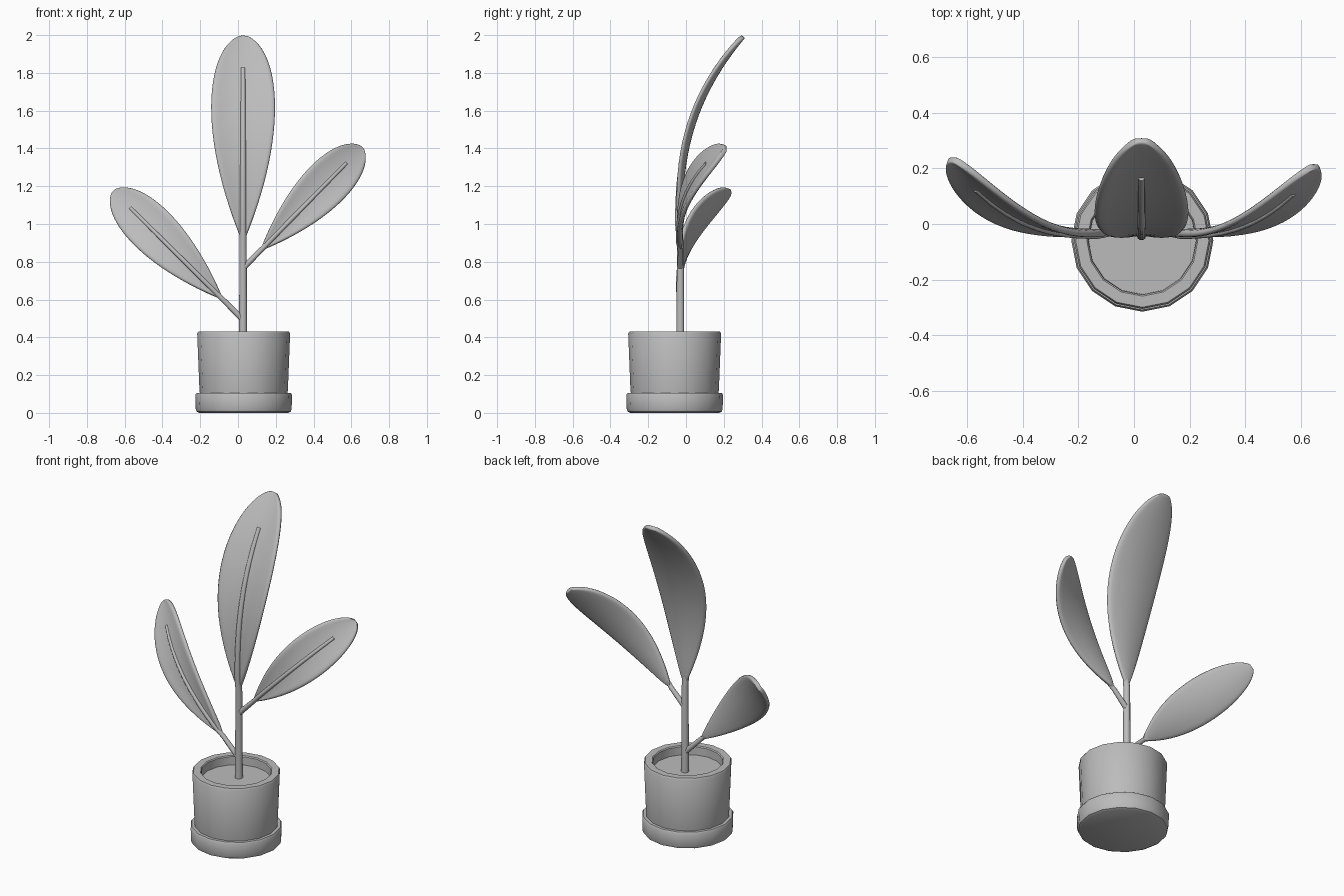
import bpy
import bmesh
from math import sin, cos, pi
from mathutils import Vector

cube = bpy.data.objects.get("Cube")
if cube:
    bpy.data.objects.remove(cube, do_unlink=True)

grey = bpy.data.materials.new("plain grey")
grey.use_nodes = True
grey.diffuse_color = (0.5, 0.5, 0.5, 1)
grey.node_tree.nodes["Principled BSDF"].inputs["Base Color"].default_value = (0.5, 0.5, 0.5, 1)

POT_X, POT_Y = 0.03, -0.06
STEM_Y = -0.03


def finish(name, bm, angle):
    bmesh.ops.recalc_face_normals(bm, faces=bm.faces[:])
    mesh = bpy.data.meshes.new(name)
    bm.to_mesh(mesh)
    bm.free()
    mesh.materials.append(grey)
    obj = bpy.data.objects.new(name, mesh)
    bpy.context.collection.objects.link(obj)
    bpy.ops.object.select_all(action='DESELECT')
    obj.select_set(True)
    bpy.context.view_layer.objects.active = obj
    bpy.ops.object.shade_smooth_by_angle(angle=angle)
    return obj


def lathe(name, profile, sides=16):
    """Spin a (radius, height) profile around the pot axis and cap both ends."""
    bm = bmesh.new()
    rings = []
    for r, z in profile:
        rings.append([bm.verts.new((POT_X + r * sin(2 * pi * i / sides),
                                    POT_Y - r * cos(2 * pi * i / sides), z))
                      for i in range(sides)])
    for a, b in zip(rings, rings[1:]):
        for i in range(sides):
            j = (i + 1) % sides
            bm.faces.new((a[i], a[j], b[j], b[i]))
    bm.faces.new(rings[0])
    bm.faces.new(rings[-1])
    return finish(name, bm, 0.6)


def leaf_point(base, tip, bend, t):
    """Centre line of a leaf: straight from the front, curling back to the tip."""
    p = base.lerp(tip, t)
    p.y = STEM_Y + bend * (max(0, t - 0.1) / 0.9) ** 2.5
    return p


def leaf(name, base, tip, bend, half_width, rows=14, cols=8):
    along = (tip - base).normalized()
    across = Vector((along.z, 0, -along.x))
    bm = bmesh.new()
    grid = []
    for i in range(rows + 1):
        t = 0.005 + 0.993 * sin(pi / 2 * i / rows)
        w = t ** 0.95 * (1 - t) ** 0.5 / 0.393
        centre = leaf_point(base, tip, bend, t)
        row = []
        for j in range(cols + 1):
            u = 2 * j / cols - 1
            p = centre + across * (u * w * half_width)
            p.y -= 0.028 * u * u * w * half_width / 0.17
            row.append(bm.verts.new(p))
        grid.append(row)
    for a, b in zip(grid, grid[1:]):
        for j in range(cols):
            bm.faces.new((a[j], a[j + 1], b[j + 1], b[j]))
    obj = finish(name, bm, pi)
    solid = obj.modifiers.new("thickness", 'SOLIDIFY')
    solid.thickness = 0.025
    solid.offset = 0
    soft = obj.modifiers.new("soft rim", 'SUBSURF')
    soft.levels = soft.render_levels = 1


def stem(name, start, base, tip, bend, thick, thin):
    """Tapered stalk that runs on as the raised midrib of its leaf."""
    pts = [(start, thick), (base, thick * 0.85)]
    for i in range(1, 10):
        t = 0.845 * i / 9
        p = leaf_point(base, tip, bend, t)
        p.y -= 0.012
        pts.append((p, thick * 0.8 + (thin - thick * 0.8) * i / 9))
    bm = bmesh.new()
    rings = []
    for k, (p, r) in enumerate(pts):
        d = (pts[min(k + 1, len(pts) - 1)][0] - pts[max(k - 1, 0)][0]).normalized()
        side = d.cross(Vector((0, 1, 0))).normalized()
        up = side.cross(d)
        rings.append([bm.verts.new(p + r * (side * cos(pi * n / 5) + up * sin(pi * n / 5)))
                      for n in range(10)])
    for a, b in zip(rings, rings[1:]):
        for n in range(10):
            m = (n + 1) % 10
            bm.faces.new((a[n], a[m], b[m], b[n]))
    bm.faces.new(rings[0])
    bm.faces.new(rings[-1])
    finish(name, bm, 0.9)


# Pot, saucer and soil
lathe("saucer", [(0.235, 0), (0.249, 0.007), (0.254, 0.022), (0.256, 0.095),
                 (0.25, 0.105), (0.22, 0.105)])
lathe("pot", [(0.225, 0.05), (0.234, 0.12), (0.246, 0.42), (0.24, 0.43),
              (0.2, 0.43), (0.195, 0.424), (0.193, 0.36)])
lathe("soil", [(0.194, 0.34), (0.194, 0.375)])

# Stalks and leaves: start, leaf base, leaf tip, bend, half width, stalk radii
plants = {
    "centre": ((0.027, 0.36), (0.027, 0.9), (0.027, 1.995), 0.335, 0.172, 0.022, 0.012),
    "left": ((0.03, 0.77), (0.12, 0.86), (0.655, 1.405), 0.24, 0.125, 0.016, 0.01),
    "right": ((0.03, 0.49), (-0.08, 0.6), (-0.658, 1.173), 0.265, 0.128, 0.016, 0.01),
}
for label, (start, base, tip, bend, width, thick, thin) in plants.items():
    start, base, tip = (Vector((x, STEM_Y, z)) for x, z in (start, base, tip))
    stem(label + "_stem", start, base, tip, bend, thick, thin)
    leaf(label + "_leaf", base, tip, bend, width)
